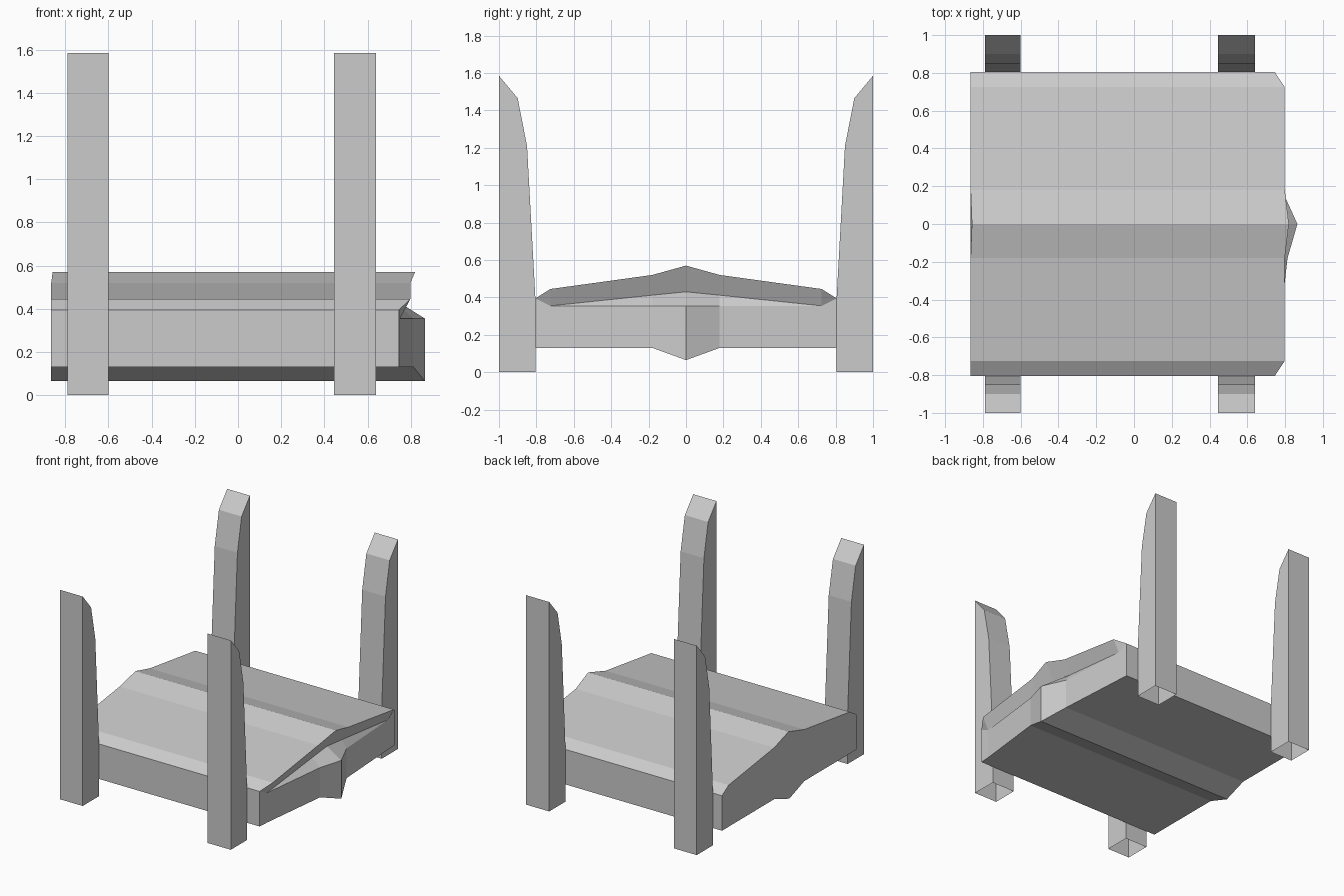
import bpy, bmesh

if "Cube" in bpy.data.objects:
    bpy.data.objects.remove(bpy.data.objects["Cube"])


def finish(name, bm):
    bmesh.ops.remove_doubles(bm, verts=bm.verts, dist=0.0005)
    bmesh.ops.recalc_face_normals(bm, faces=bm.faces)
    mesh = bpy.data.meshes.new(name)
    bm.to_mesh(mesh)
    bm.free()
    obj = bpy.data.objects.new(name, mesh)
    bpy.context.collection.objects.link(obj)
    return obj


# Posts: curved-top side profile extruded along x, open underneath, mirrored front to back
POST_PROFILE = [(-0.805, 0), (-0.805, 0.39), (-0.85, 1.21),
                (-0.90, 1.465), (-1.0, 1.585), (-1.0, 0)]


def make_post(name, x0, x1):
    bm = bmesh.new()
    left = [bm.verts.new((x0, y, z)) for y, z in POST_PROFILE]
    right = [bm.verts.new((x1, y, z)) for y, z in POST_PROFILE]
    bm.faces.new(left)
    bm.faces.new(right)
    for i in range(len(left) - 1):
        bm.faces.new((left[i], left[i + 1], right[i + 1], right[i]))
    obj = finish(name, bm)
    mirror = obj.modifiers.new("front_to_back", 'MIRROR')
    mirror.use_axis = (False, True, False)
    mirror.use_mirror_merge = False


make_post("left_posts", -0.79, -0.60)
make_post("right_posts", 0.445, 0.64)

# Deck: rows of points across y, each row an edge line of the slab
Y = [-0.805, -0.725, -0.18, 0, 0.18, 0.725, 0.805]
bottom_z = [0.13, 0.13, 0.13, 0.065, 0.13, 0.13, 0.13]
top_z = [0.395, 0.445, 0.52, 0.57, 0.52, 0.445, 0.395]
panel_x = [0.745, 0.75, 0.813, 0.865, 0.783, 0.75, 0.745]
panel_z = [0.395, 0.355, 0.355, 0.355, 0.355, 0.355, 0.395]
groove_x = [0.745, 0.75, 0.746, 0.745, 0.746, 0.75, 0.745]
groove_z = [0.395, 0.355, 0.412, 0.43, 0.412, 0.355, 0.395]
lip_x = [0.745, 0.798, 0.798, 0.82, 0.798, 0.798, 0.745]
left_x = [-0.865] * 7
left_top_x = [-0.865, -0.865, -0.865, -0.858, -0.865, -0.865, -0.865]

rows = [(left_x, bottom_z), (panel_x, bottom_z), (panel_x, panel_z),
        (groove_x, groove_z), (lip_x, top_z), (left_top_x, top_z)]

bm = bmesh.new()
grid = [[bm.verts.new(p) for p in zip(xs, Y, zs)] for xs, zs in rows]
for a, b in zip(grid, grid[1:] + grid[:1]):
    for i in range(len(Y) - 1):
        bm.faces.new((a[i], a[i + 1], b[i + 1], b[i]))
# Flat side walls of the deck
for i in (0, -1):
    bm.faces.new([grid[r][i] for r in (0, 1, 2, 5)])
finish("deck", bm)
